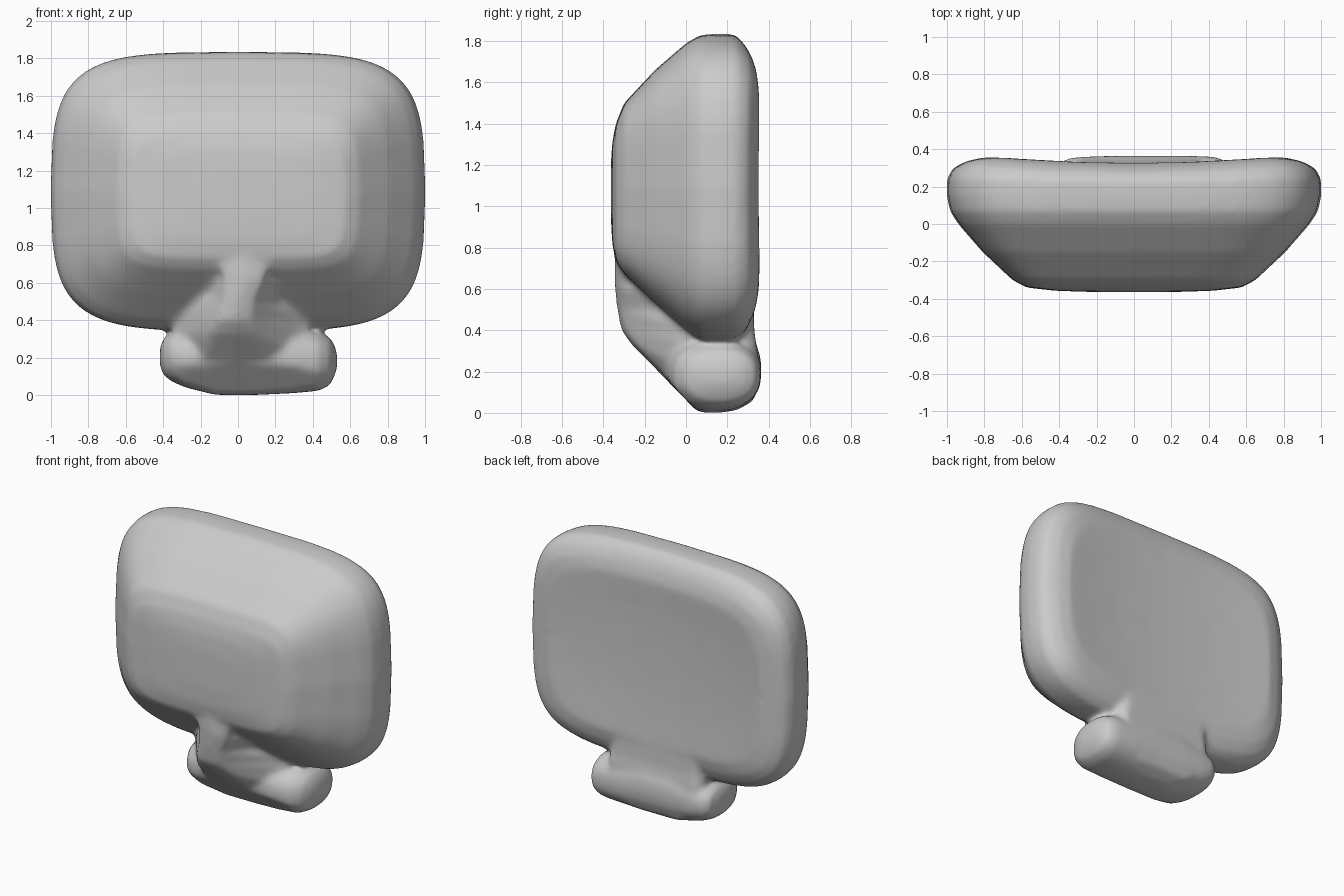
import bpy, bmesh, math

grey = bpy.data.materials.new("light_grey")
grey.diffuse_color = (0.6, 0.6, 0.6, 1)

bm = bmesh.new()


def loft(rings):
    """Skin a list of equal-length rings and close both ends."""
    rows = [[bm.verts.new(p) for p in r] for r in rings]
    n = len(rows[0])
    for a, b in zip(rows, rows[1:]):
        for i in range(n):
            bm.faces.new((a[i], a[(i + 1) % n], b[(i + 1) % n], b[i]))
    for r in (rows[0], rows[-1]):
        c = bm.verts.new([sum(v.co[k] for v in r) / n for k in range(3)])
        for i in range(n):
            bm.faces.new((r[i], r[(i + 1) % n], c))


def oval(hu, hv, n, count=72, barrel=(0, 0)):
    """Superellipse points; larger n gives squarer corners, barrel bows the sides."""
    pts = []
    for i in range(count):
        c, s = math.cos(math.tau * i / count), math.sin(math.tau * i / count)
        u = math.copysign(abs(c) ** (2 / n), c)
        v = math.copysign(abs(s) ** (2 / n), s)
        pts.append((hu * u * (1 - barrel[0] * v * v), hv * v * (1 - barrel[1] * u * u)))
    return pts


# Screen housing: y, half width, bottom, top, corner squareness
body = [(-0.364, 0.20, 0.95, 1.20, 4), (-0.357, 0.42, 0.82, 1.31, 6),
        (-0.34, 0.575, 0.73, 1.40, 8), (-0.30, 0.65, 0.67, 1.50, 7),
        (-0.15, 0.81, 0.53, 1.66, 5.8), (0.0, 0.94, 0.395, 1.79, 5.2),
        (0.07, 0.985, 0.345, 1.83, 5), (0.16, 1.003, 0.34, 1.836, 5),
        (0.25, 1.0, 0.345, 1.833, 5), (0.31, 0.97, 0.385, 1.79, 5),
        (0.35, 0.905, 0.45, 1.73, 5), (0.37, 0.82, 0.53, 1.65, 5),
        (0.37, 0.6, 0.70, 1.46, 4), (0.37, 0.4, 0.85, 1.32, 4), (0.37, 0.15, 0.98, 1.18, 3)]
rings = []
for y, hx, z0, z1, n in body:
    ring = []
    rim = min(1, max(0, (y - 0.2) / 0.15))
    for u, v in oval(hx, (z1 - z0) / 2, n, barrel=(0.065, 0.04)):
        z = (z0 + z1) / 2 + v
        # The back is dished, mostly sideways and slightly in height
        dish = 0.043 * max(0, 1 - (u / 0.8) ** 2) + 0.018 * max(0, 1 - ((z - 1.1) / 0.55) ** 2)
        ring.append((u, y - dish * rim, z))
    rings.append(ring)
loft(rings)

# Foot bar: x, bottom, top, front, back
foot = [(-0.418, 0.16, 0.25, 0.10, 0.24), (-0.40, 0.11, 0.30, 0.02, 0.32),
        (-0.36, 0.075, 0.33, -0.05, 0.35), (-0.28, 0.04, 0.36, -0.09, 0.36),
        (-0.12, 0.0, 0.42, -0.11, 0.365), (0.1, 0.0, 0.42, -0.11, 0.365),
        (0.30, 0.01, 0.37, -0.09, 0.365), (0.43, 0.022, 0.34, -0.06, 0.36),
        (0.49, 0.05, 0.31, -0.01, 0.34), (0.52, 0.11, 0.26, 0.06, 0.28),
        (0.53, 0.15, 0.21, 0.12, 0.22)]
# Its lower front edge is sliced off at a slant
loft([[(x, max((f + b) / 2 + u, 0.06 - 0.95 * ((z0 + z1) / 2 + v)), (z0 + z1) / 2 + v)
       for u, v in oval((b - f) / 2, (z1 - z0) / 2, 2.4, 40)]
      for x, z0, z1, f, b in foot])

# Neck with a front ridge: z, left, right, ridge x, ridge half width, front, back
neck = [(0.01, -0.10, 0.14, 0.0, 0.10, 0.09, 0.24), (0.06, -0.22, 0.26, 0.0, 0.16, 0.0, 0.33),
        (0.20, -0.33, 0.36, -0.01, 0.17, -0.135, 0.355), (0.33, -0.34, 0.38, -0.02, 0.12, -0.265, 0.34),
        (0.40, -0.34, 0.37, -0.02, 0.09, -0.315, 0.33), (0.50, -0.33, 0.34, 0.0, 0.08, -0.335, 0.328),
        (0.62, -0.28, 0.28, 0.03, 0.10, -0.348, 0.322),
        (0.75, -0.2, 0.2, 0.03, 0.15, -0.345, 0.30)]
loft([[(l, b - 0.04, z), (l + 0.04, b, z), (r - 0.04, b, z), (r, b - 0.04, z),
       (r, max(f, 0.02), z), (c + w, f + 0.02, z), (c, f, z),
       (c - w, f + 0.02, z), (l, max(f, 0.02), z)]
      for z, l, r, c, w, f, b in neck])

bmesh.ops.recalc_face_normals(bm, faces=bm.faces)
mesh = bpy.data.meshes.new("monitor_shell")
bm.to_mesh(mesh)
bm.free()
mesh.materials.append(grey)
shell = bpy.data.objects.new("monitor_shell", mesh)
bpy.context.collection.objects.link(shell)

# Fuse the parts into one soft moulded skin
remesh = shell.modifiers.new("fuse", 'REMESH')
remesh.mode = 'VOXEL'
remesh.voxel_size = 0.016
remesh.use_smooth_shade = True
soften = shell.modifiers.new("soften", 'SMOOTH')
soften.factor = 0.5
soften.iterations = 14
